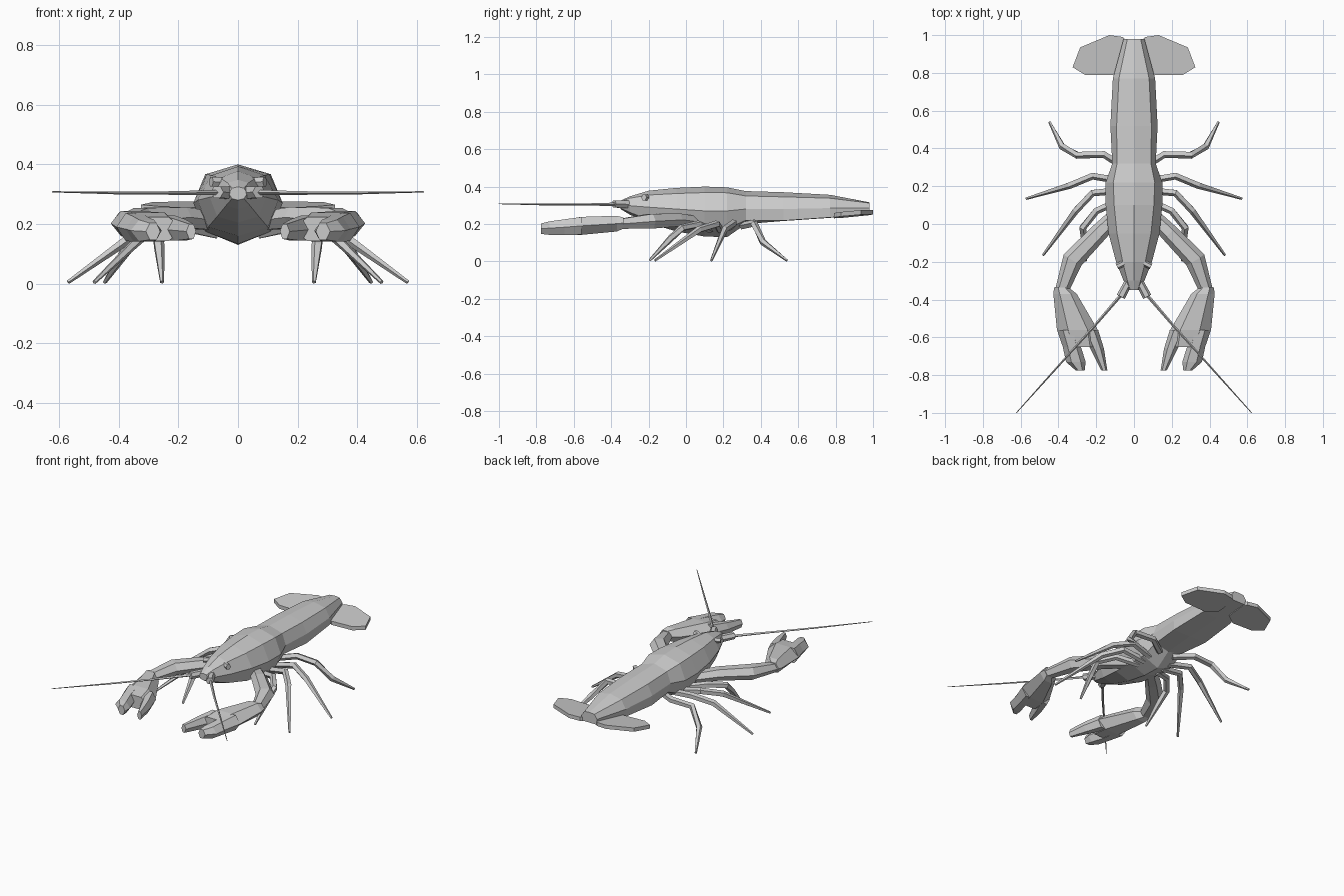
import bpy, bmesh
from mathutils import Vector
from math import cos, sin, tau


def skin(name, rings, mirror=True):
    """Join a list of point rings into a closed flat-faced skin."""
    bm = bmesh.new()
    loops = [[bm.verts.new(p) for p in ring] for ring in rings]
    n = len(loops[0])
    for a, b in zip(loops, loops[1:]):
        for i in range(n):
            j = (i + 1) % n
            bm.faces.new((a[i], a[j], b[j], b[i]))
    bm.faces.new(loops[0])
    bm.faces.new(loops[-1])
    bmesh.ops.recalc_face_normals(bm, faces=bm.faces)
    mesh = bpy.data.meshes.new(name)
    bm.to_mesh(mesh)
    bm.free()
    obj = bpy.data.objects.new(name, mesh)
    bpy.context.collection.objects.link(obj)
    if mirror:
        obj.modifiers.new("both_sides", 'MIRROR').use_axis[0] = True
    return obj


def tube(name, path, sides=5):
    """Tapered limb; path entries are (x, y, z, half width, half height)."""
    pts = [Vector(p[:3]) for p in path]
    rings = []
    for i, p in enumerate(path):
        t = Vector()
        if i > 0:
            t += (pts[i] - pts[i - 1]).normalized()
        if i < len(pts) - 1:
            t += (pts[i + 1] - pts[i]).normalized()
        t.normalize()
        side = t.cross(Vector((0, 0, 1))).normalized()
        up = side.cross(t)
        rings.append([pts[i] + side * p[3] * cos(tau * k / sides)
                      + up * p[4] * sin(tau * k / sides) for k in range(sides)])
    return skin(name, rings)


def claw_part(name, stations):
    """Hexagonal loft along y; stations are (y, centre x, half width, z, half height)."""
    section = [(1, 0), (.45, 1), (-.5, 1), (-1, 0), (-.5, -1), (.45, -1)]
    return skin(name, [[(x + w * u, y, z + h * v) for u, v in section]
                       for y, x, w, z, h in stations])


# Body: y, half width, top z, shoulder (x, z), side z, low (x, z), bottom z
body = [
    (-.35, .032, .325, .02, .32, .303, .02, .285, .28),
    (-.30, .055, .348, .035, .338, .298, .04, .262, .25),
    (-.20, .095, .378, .06, .355, .29, .07, .225, .205),
    (-.05, .135, .393, .09, .363, .28, .10, .19, .16),
    (.10, .15, .40, .105, .368, .27, .11, .175, .133),
    (.22, .15, .396, .11, .367, .27, .11, .175, .13),
    (.32, .115, .376, .09, .35, .28, .10, .22, .20),
    (.52, .125, .37, .092, .345, .28, .122, .218, .216),
    (.77, .112, .356, .08, .338, .285, .108, .235, .233),
    (.98, .055, .316, .035, .312, .285, .052, .25, .25)]
rings = []
for y, w, top, sx, sz, mz, lx, lz, bot in body:
    half = [(sx, sz), (w, mz), (lx, lz)]
    rings.append([(0, y, top)] + [(x, y, z) for x, z in half] + [(0, y, bot)]
                 + [(-x, y, z) for x, z in reversed(half)])
skin("body", rings, mirror=False)

# Tail fan lobes
fan = [(.04, .97), (.06, .99), (.13, 1.0), (.285, .935), (.325, .83), (.26, .79), (.11, .79), (.04, .84)]
skin("tail_fan", [[(x, y, z + .1 * (y - .8) + .03 * x) for x, y in fan] for z in (.228, .252)])

# Claw arms, palms and fingers
tube("claw_arm", [(.09, .05, .21, .04, .035), (.19, -.05, .222, .048, .04),
                  (.325, -.19, .215, .055, .045), (.385, -.36, .20, .035, .03)], 6)
claw_part("claw_palm", [(-.335, .385, .038, .205, .03), (-.37, .365, .062, .202, .042),
                        (-.56, .30, .108, .19, .048), (-.65, .28, .095, .183, .04)])
claw_part("claw_outer_finger", [(-.56, .35, .058, .19, .047), (-.65, .329, .048, .183, .042),
                                (-.73, .308, .052, .178, .036), (-.775, .285, .024, .175, .028)])
claw_part("claw_inner_finger", [(-.56, .235, .045, .187, .042), (-.66, .195, .036, .18, .036),
                                (-.775, .157, .016, .175, .025)])

# Walking legs, front to back: root, bend, knee, tip
legs = [
    [(.07, .13, .17), (.20, .07, .20), (.272, -.02, .18), (.265, -.08, .125), (.255, -.195, .005)],
    [(.07, .18, .17), (.22, .165, .20), (.31, .07, .17), (.482, -.165, .005)],
    [(.07, .23, .18), (.22, .255, .205), (.34, .205, .17), (.57, .135, .005)],
    [(.05, .30, .19), (.16, .37, .205), (.30, .365, .20), (.38, .41, .105), (.447, .54, .005)]]
for i, leg in enumerate(legs):
    last = len(leg) - 1
    radii = [.02] * (last - 1) + [.019, .007]
    tube(f"walking_leg_{i + 1}", [(*p, r, r) for p, r in zip(leg, radii)])

# Antennae with stout bases, and eyes
tube("antenna_base", [(.03, -.31, .305, .022, .024), (.07, -.385, .307, .024, .022)], 6)
tube("antenna", [(.055, -.36, .306, .009, .009), (.21, -.54, .304, .007, .006),
                 (.39, -.74, .304, .005, .005), (.623, -1.0, .308, .002, .002)], 4)
tube("eye", [(.04, -.20, .34, .016, .018), (.09, -.225, .342, .016, .018)], 6)
